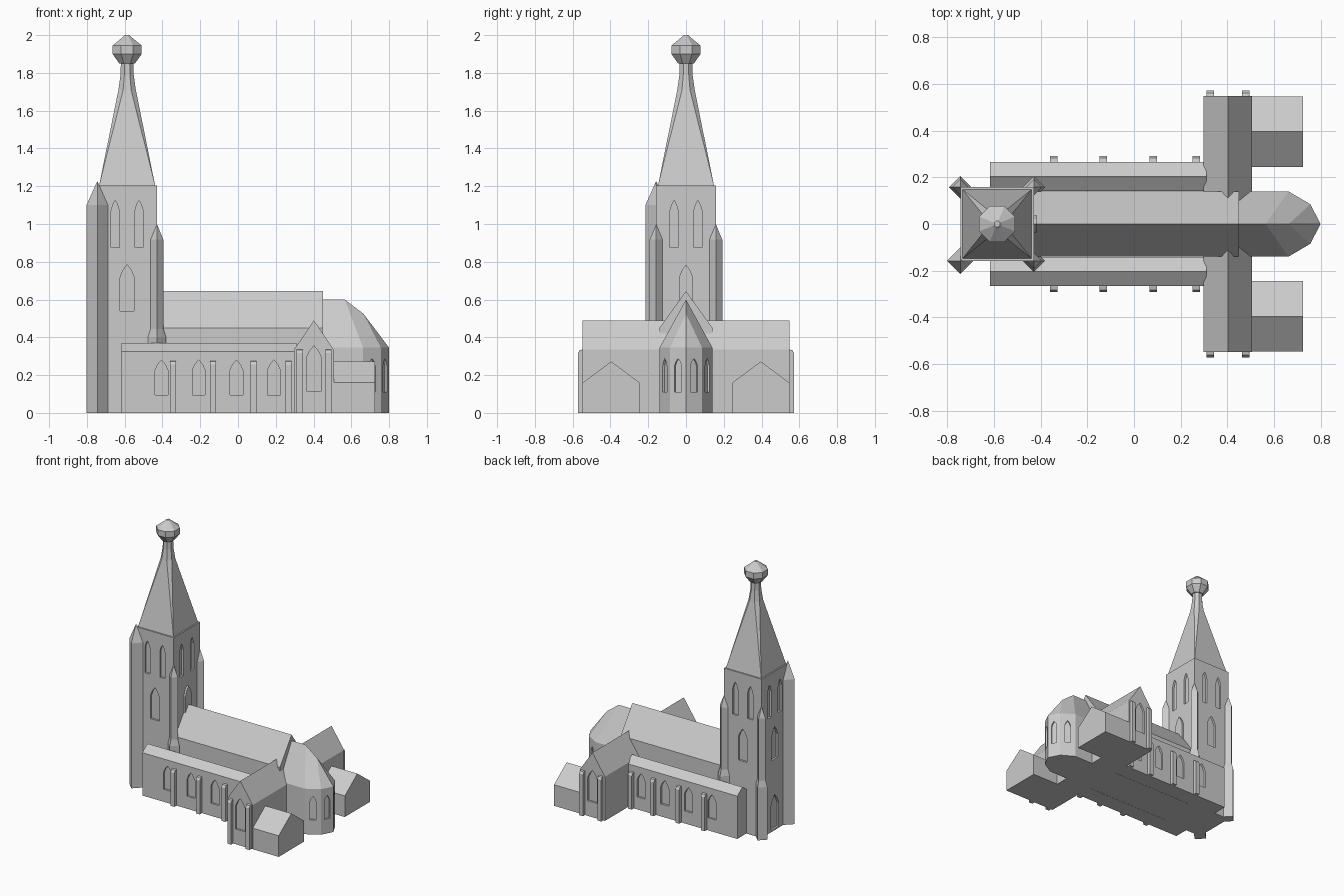
import bpy, bmesh, math
from mathutils import Vector

if "Cube" in bpy.data.objects:
    bpy.data.objects.remove(bpy.data.objects["Cube"])

stone = bpy.data.materials.new("grey_stone")
stone.diffuse_color = (0.6, 0.6, 0.6, 1)
stone.use_nodes = True
stone.node_tree.nodes["Principled BSDF"].inputs["Base Color"].default_value = stone.diffuse_color
Z = Vector((0, 0, 1))


def finish(name, bm):
    bmesh.ops.recalc_face_normals(bm, faces=bm.faces)
    me = bpy.data.meshes.new(name)
    bm.to_mesh(me)
    bm.free()
    me.materials.append(stone)
    ob = bpy.data.objects.new(name, me)
    bpy.context.collection.objects.link(ob)
    return ob


def add_prism(bm, pts, origin, n, d0, d1):
    """Upright outline (side, height) extruded from d0 to d1 along horizontal normal n."""
    n = Vector(n).normalized()
    u, o = Z.cross(n), Vector(origin)
    rings = [[bm.verts.new(o + u * s + Z * h + n * d) for s, h in pts] for d in (d0, d1)]
    k = len(pts)
    bm.faces.new(rings[0])
    bm.faces.new(rings[1])
    for i in range(k):
        j = (i + 1) % k
        bm.faces.new((rings[0][i], rings[0][j], rings[1][j], rings[1][i]))


def prism(name, *args):
    bm = bmesh.new()
    add_prism(bm, *args)
    return finish(name, bm)


def loft(name, rings):
    """Skin a stack of equal-length rings and cap both ends."""
    bm = bmesh.new()
    vr = [[bm.verts.new(p) for p in r] for r in rings]
    k = len(rings[0])
    for a, b in zip(vr, vr[1:]):
        for i in range(k):
            j = (i + 1) % k
            bm.faces.new((a[i], a[j], b[j], b[i]))
    bm.faces.new(vr[0])
    bm.faces.new(vr[-1])
    bmesh.ops.remove_doubles(bm, verts=bm.verts, dist=1e-5)
    return finish(name, bm)


def house(w, eave, ridge):
    return [(-w, 0), (w, 0), (w, eave), (0, ridge), (-w, eave)]


def lancet(w, z0, zs, zp):
    h, zm = w / 2, zs + (zp - zs) * 0.58
    return [(-h, z0), (h, z0), (h, zs), (h * 0.58, zm), (0, zp), (-h * 0.58, zm), (-h, zs)]


def cut_windows(ob, windows, depth=0.015):
    """Recess pointed windows given as (outline, wall point, wall normal)."""
    bm = bmesh.new()
    for pts, o, n in windows:
        add_prism(bm, pts, o, n, -depth, 0.03)
    cutter = finish("window_cutter", bm)
    cutter.hide_render = True
    mod = ob.modifiers.new("windows", 'BOOLEAN')
    mod.operation, mod.solver, mod.object = 'DIFFERENCE', 'EXACT', cutter
    ev = ob.evaluated_get(bpy.context.evaluated_depsgraph_get())
    me = bpy.data.meshes.new_from_object(ev)
    ob.modifiers.clear()
    ob.data = me
    bpy.data.objects.remove(cutter)


# tower with belfry lancets, middle windows and west door
TX, TW = -0.587, 0.158
tower = prism("tower", [(-TW, 0), (TW, 0), (TW, 1.205), (-TW, 1.205)], (TX, 0, 0), (0, 1, 0), -TW, TW)
middle = lancet(0.075, 0.54, 0.715, 0.785)
wins = []
for n in ((1, 0, 0), (-1, 0, 0), (0, 1, 0), (0, -1, 0)):
    n = Vector(n)
    face = Vector((TX, 0, 0)) + n * TW
    for s in (-0.063, 0.063):
        wins.append((lancet(0.043, 0.875, 1.07, 1.125), face + Z.cross(n) * s, n))
    if n.x < 1:
        wins.append((middle, face, n))
wins.append((lancet(0.095, 0.012, 0.19, 0.27), (TX - TW, 0, 0), (-1, 0, 0)))
cut_windows(tower, wins)
prism("tower_window_plate", middle, (TX + TW, 0, 0), (1, 0, 0), -0.01, 0.014)


# diagonal corner piers: one tall stair turret, three lower buttresses
def diamond(x, y, r, z):
    return [(x + r, y, z), (x, y + r, z), (x - r, y, z), (x, y - r, z)]


for sx in (-1, 1):
    for sy in (-1, 1):
        x, y = TX + sx * TW, sy * TW
        if sx < 0 and sy < 0:
            name, prof = "stair_turret", [(0.057, 0), (0.057, 1.10), (0.001, 1.225)]
        else:
            name = "tower_buttress"
            prof = [(0.048, 0), (0.048, 0.40), (0.034, 0.445), (0.034, 0.917), (0.001, 0.997)]
        loft(name, [diamond(x, y, r, z) for r, z in prof])


# broached spire: square at the foot, octagon at the neck
def chamfered(half, flat, z):
    pts = [(half, -flat), (half, flat), (flat, half), (-flat, half),
           (-half, flat), (-half, -flat), (-flat, -half), (flat, -half)]
    return [(TX + a, b, z) for a, b in pts]


loft("spire", [chamfered(0.148, 0.148, 1.205), chamfered(0.046, 0.021, 1.71),
               chamfered(0.035, 0.0145, 1.79), chamfered(0.033, 0.0137, 1.86)])
loft("spire_finial", [chamfered(r, r * 0.4142, z) for r, z in
                      ((0.042, 1.85), (0.077, 1.90), (0.077, 1.945), (0.022, 1.99), (0.012, 2.0))])

# nave with steep roof
prism("nave", house(0.14, 0.45, 0.645), (0, 0, 0), (1, 0, 0), -0.60, 0.45)

# aisles, each with its own small gabled roof
side_window = lancet(0.068, 0.095, 0.225, 0.28)
for sy in (-1, 1):
    aisle = prism("aisle", house(0.0625, 0.325, 0.37), (0, sy * 0.204, 0), (1, 0, 0), -0.617, 0.31)
    cut_windows(aisle, [(side_window, (x, sy * 0.2665, 0), (0, sy, 0))
                        for x in (-0.405, -0.208, -0.008, 0.19)])

# transept
transept = prism("transept", house(0.105, 0.335, 0.49), (0.402, 0, 0), (0, 1, 0), -0.548, 0.548)
cut_windows(transept, [(lancet(0.08, 0.115, 0.29, 0.355), (0.402, sy * 0.548, 0), (0, sy, 0))
                       for sy in (-1, 1)])


# slim wall buttresses with weathered tops
def wall_buttress(x, y, sy, out, top):
    pts = [(-0.01, 0), (out, 0), (out, top - 0.022), (out * 0.6, top - 0.006), (-0.01, top)]
    # outline runs along y, so extrude along x
    prism("wall_buttress", [(sy * s, h) for s, h in pts], (x, y, 0), (1, 0, 0), -0.016, 0.016)


for sy in (-1, 1):
    for x in (-0.345, -0.132, 0.082, 0.267):
        wall_buttress(x, sy * 0.2665, sy, 0.026, 0.278)
    for x in (0.327, 0.48):
        wall_buttress(x, sy * 0.548, sy, 0.024, 0.338)

# chancel and pointed apse: convex hull of wall outline and ridge
plan = [(0.40, 0.14), (0.662, 0.14), (0.756, 0.085), (0.80, 0)]
outline = plan + [(x, -y) for x, y in plan if y > 0]
bm = bmesh.new()
for x, y in outline:
    for z in (0, 0.345):
        bm.verts.new((x, y, z))
for x, z in ((0.40, 0.60), (0.565, 0.60), (0.664, 0.525)):
    bm.verts.new((x, 0, z))
bmesh.ops.convex_hull(bm, input=bm.verts)
bmesh.ops.dissolve_limit(bm, angle_limit=0.01, verts=bm.verts, edges=bm.edges)
apse = finish("apse", bm)
wins = []
for sy in (-1, 1):
    for (xa, ya), (xb, yb) in zip(plan[1:], plan[2:]):
        wins.append((lancet(0.042, 0.11, 0.25, 0.288),
                     ((xa + xb) / 2, sy * (ya + yb) / 2, 0), (ya - yb, sy * (xb - xa), 0)))
cut_windows(apse, wins, 0.012)

# low annexes behind the transept arms
for sy in (-1, 1):
    prism("annex", house(0.151, 0.16, 0.272), (0, sy * 0.396, 0), (1, 0, 0), 0.49, 0.725)
